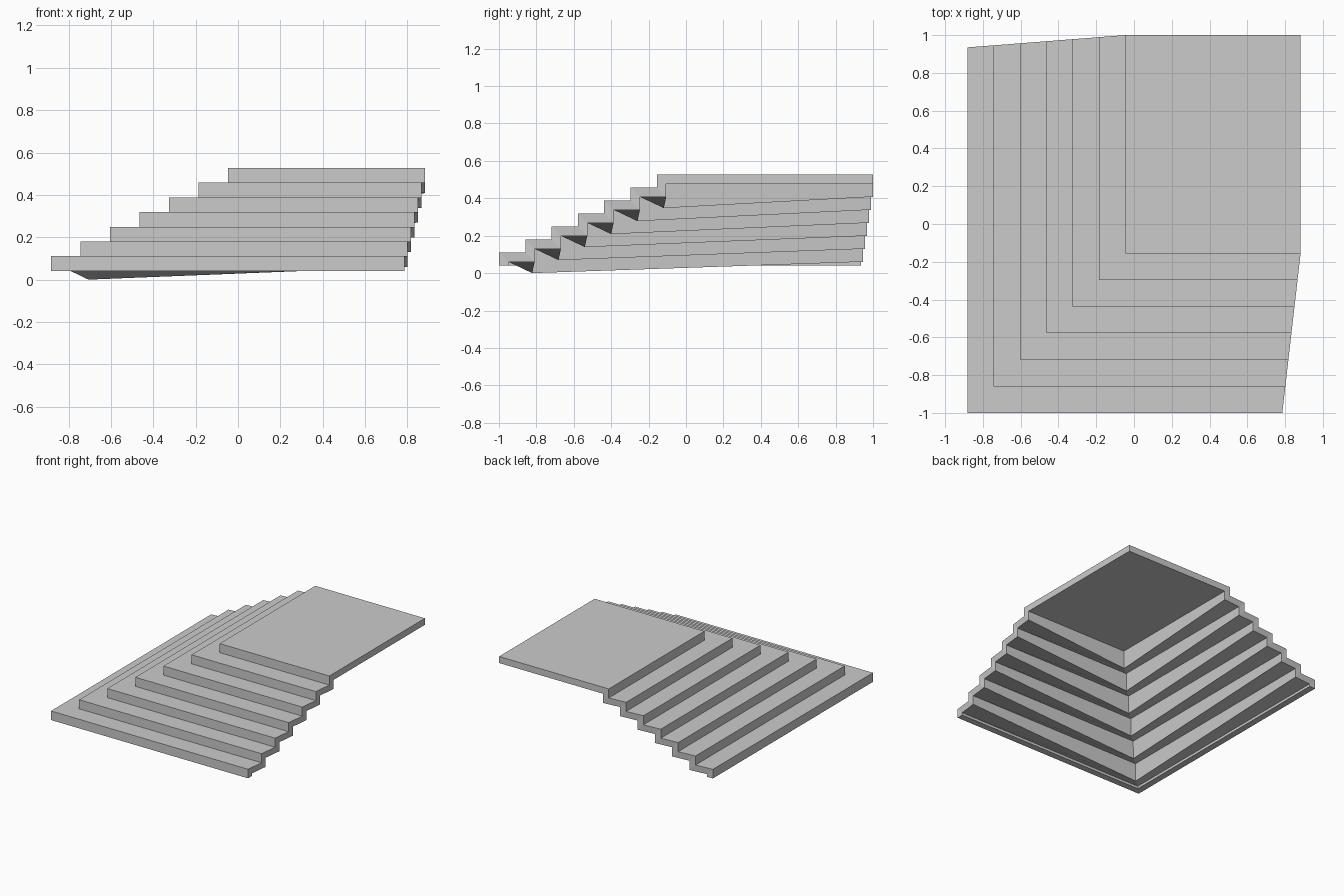
import bpy, bmesh
from mathutils import Vector

if "Cube" in bpy.data.objects:
    bpy.data.objects.remove(bpy.data.objects["Cube"])

STEPS, RUN, RISE = 7, 0.14, 0.0695
BASE_Z, T = 0.041, 0.05


def row(i, z):
    """Right end, front-left corner and back end of step edge i at height z."""
    x, y = -0.882 + RUN * i * 0.995, -1 + RUN * i * 1.005
    right_x = 0.785 + 0.097 * i / 6
    back_y = 0.935 + 0.065 * i / 6
    return [Vector((right_x, y, z)), Vector((x, y, z)), Vector((x, back_y, z))]


# Inner shell offsets for each kind of edge (right end, corner, back end)
BOTTOM = [(0, T, 0), (T, T, 0), (T, 0, 0)]
NOSE = [(0, T, -T), (T, T, -T), (T, 0, -T)]
VALLEY = [(0, T, -T), (0.037, 0.037, -0.1105), (T, 0, -T)]

outer, inner = [], []
for i in range(STEPS):
    z = BASE_Z + RISE * i
    for height, shift in ((z, VALLEY if i else BOTTOM), (z + RISE, NOSE)):
        pts = row(i, height)
        outer.append(pts)
        inner.append([p + Vector(s) for p, s in zip(pts, shift)])

bm = bmesh.new()
out_v = [[bm.verts.new(p) for p in r] for r in outer]
in_v = [[bm.verts.new(p) for p in r] for r in inner]
top_z = BASE_Z + RISE * STEPS
far_out = bm.verts.new((0.882, 1, top_z))
far_in = bm.verts.new((0.882, 1, top_z - T))

# Treads and risers on both shells
for rows in (out_v, in_v):
    for a, b in zip(rows, rows[1:]):
        for k in range(2):
            bm.faces.new((a[k], a[k + 1], b[k + 1], b[k]))

# Closed ends of the stair shell
for k in (0, 2):
    for j in range(len(out_v) - 1):
        bm.faces.new((out_v[j][k], out_v[j + 1][k], in_v[j + 1][k], in_v[j][k]))

# Bottom rim
for k in range(2):
    bm.faces.new((out_v[0][k], out_v[0][k + 1], in_v[0][k + 1], in_v[0][k]))

# Top landing, its underside and outer rim
o, n = out_v[-1], in_v[-1]
bm.faces.new((o[0], o[1], o[2], far_out))
bm.faces.new((n[0], n[1], n[2], far_in))
for k in (0, 2):
    bm.faces.new((o[k], far_out, far_in, n[k]))

bmesh.ops.recalc_face_normals(bm, faces=bm.faces)
mesh = bpy.data.meshes.new("corner_steps")
bm.to_mesh(mesh)
bm.free()
bpy.context.collection.objects.link(bpy.data.objects.new("corner_steps", mesh))
